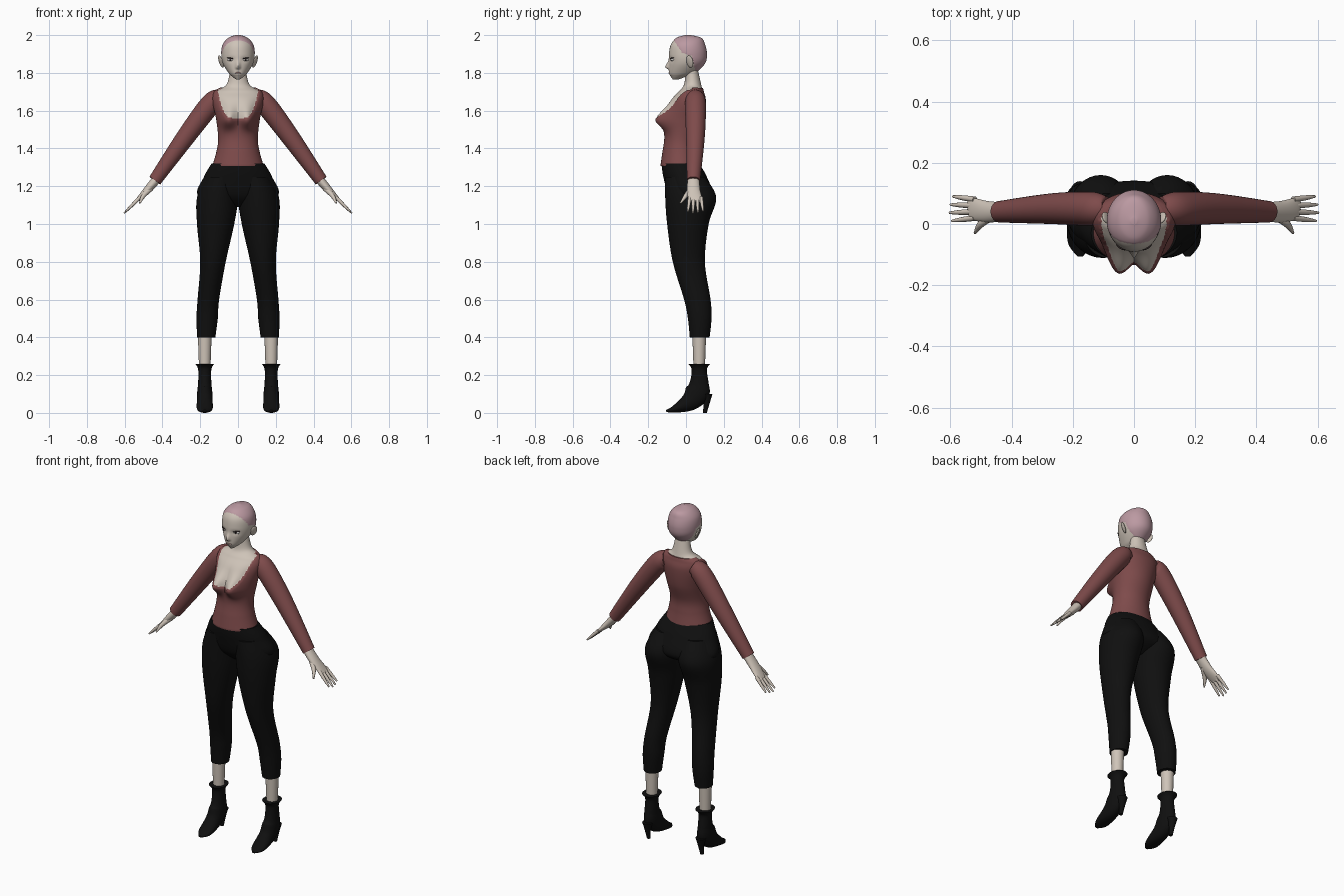
import bpy, bmesh, math
from mathutils import Vector, Matrix

cube = bpy.data.objects.get("Cube")
if cube:
    bpy.data.objects.remove(cube, do_unlink=True)


def material(name, *color):
    m = bpy.data.materials.new(name)
    m.use_nodes = True
    m.diffuse_color = (*color, 1)
    shader = m.node_tree.nodes["Principled BSDF"]
    shader.inputs["Base Color"].default_value = (*color, 1)
    shader.inputs["Roughness"].default_value = .8
    return m


skin = material("pale skin", .62, .55, .48)
knit = material("dusty red knit", .21, .07, .07)
hair = material("soft pink hair", .5, .32, .36)
black = material("black cloth and leather", .005, .005, .005)
white = material("eye white", .6, .58, .56)
dark = material("dark lash", .03, .02, .02)
pink = material("muted lip", .45, .27, .25)

X_AXIS, Y_AXIS, Z_AXIS = Matrix.Identity(3)


def finish(bm, name, materials, mirror):
    mesh = bpy.data.meshes.new(name)
    bm.to_mesh(mesh)
    bm.free()
    obj = bpy.data.objects.new(name, mesh)
    bpy.context.collection.objects.link(obj)
    for m in materials:
        mesh.materials.append(m)
    bpy.ops.object.select_all(action="DESELECT")
    obj.select_set(True)
    bpy.context.view_layer.objects.active = obj
    bpy.ops.object.shade_smooth_by_angle(angle=math.radians(55))
    if mirror:
        obj.modifiers.new("Mirror", "MIRROR").use_mirror_merge = False


def spline(rows, steps):
    """Catmull-Rom interpolation of rows of numbers."""
    out = []
    last = len(rows) - 1
    for i in range(last):
        quad = [rows[max(i - 1, 0)], rows[i], rows[i + 1], rows[min(i + 2, last)]]
        for k in range(steps):
            t = k / steps
            out.append([b + t / 2 * (c - a + t * (2 * a - 5 * b + 4 * c - d
                                                  + t * (3 * b - a - 3 * c + d)))
                        for a, b, c, d in zip(*quad)])
    return out + [rows[last]]


def tube(name, rows, materials, wide=X_AXIS, level=False, sides=32, steps=8,
         mirror=False, shape=None, rule=None, swell=0):
    """Skin elliptical sections: x, y, z, wide radius and optional deep radius."""
    bm = bmesh.new()
    path = spline([row if len(row) == 5 else (*row, row[3]) for row in rows], steps)
    rings = []
    for i, (x, y, z, wide_radius, deep_radius) in enumerate(path):
        before, after = path[max(i - 1, 0)], path[min(i + 1, len(path) - 1)]
        along = Z_AXIS if level else (Vector(after[:3]) - Vector(before[:3])).normalized()
        across = (wide - along * wide.dot(along)).normalized()
        deep = along.cross(across)
        ring = []
        for k in range(sides):
            angle = math.tau * k / sides
            co = (Vector((x, y, z)) + across * wide_radius * math.cos(angle)
                  + deep * deep_radius * math.sin(angle))
            ring.append(bm.verts.new(shape(co) if shape else co))
        rings.append(ring)
    for low, high in zip(rings, rings[1:]):
        for k in range(sides):
            bm.faces.new((low[k - 1], low[k], high[k], high[k - 1]))
    bm.faces.new(rings[0])
    bm.faces.new(rings[-1])
    bmesh.ops.recalc_face_normals(bm, faces=bm.faces)
    bm.normal_update()
    if rule:
        for face in bm.faces:
            face.material_index = rule(face.calc_center_median())
        # Lift the covering layer off the skin
        covered = [(v, v.normal.copy()) for v in bm.verts
                   if all(face.material_index for face in v.link_faces)]
        for v, normal in covered:
            v.co += normal * swell
    finish(bm, name, materials, mirror)


def slabs(rows):
    """Turn height, front, back, inner side and outer side into level sections."""
    return [((inner + outer) / 2, (front + back) / 2, z, (outer - inner) / 2, (back - front) / 2)
            for z, front, back, inner, outer in rows]


def symmetric(rows):
    return slabs([(z, front, back, -half, half) for z, front, back, half in rows])


def ball(name, place, size, mat, turn=0, tilt=0, mirror=True):
    bm = bmesh.new()
    bmesh.ops.create_uvsphere(bm, u_segments=20, v_segments=12, radius=1)
    bm.transform(Matrix.Translation(place) @ Matrix.Rotation(turn, 4, "Z")
                 @ Matrix.Rotation(tilt, 4, "Y") @ Matrix.Diagonal((*size, 1)))
    finish(bm, name, [mat], mirror)


def bell(distance, width):
    return math.exp(-(distance / width) ** 2)


# Torso: top with scooped neckline, chest and neck
def bust(co):
    frontness = min(max(-co.y * 10, 0), 1)
    rise = co.z - 1.555
    push = bell(abs(co.x) - .055, .045) * bell(rise, .07 if rise > 0 else .045)
    return co - Y_AXIS * .06 * push * frontness


def is_knit(co):
    scoop = 1.56 + .06 * (co.x / .085) ** 4 if co.y < .03 else 2
    return int(co.z < min(scoop, 1.72))


tube("torso_and_top", symmetric([
    (1.31, -.13, .07, .13), (1.38, -.12, .06, .11), (1.45, -.11, .06, .1),
    (1.55, -.11, .09, .11), (1.65, -.08, .1, .13), (1.7, -.04, .09, .12),
    (1.74, -.01, .08, .06), (1.83, 0, .06, .04)]),
    [skin, knit], level=True, sides=112, steps=14, shape=bust, rule=is_knit, swell=.005)

# Sleeves, hands, fingers
tube("sleeves", [(.09, .05, 1.67, .04), (.14, .05, 1.64, .055),
                 (.27, .05, 1.47, .05), (.44, .04, 1.23, .035)],
     [knit], wide=Y_AXIS, mirror=True)
tube("hands", [(.42, .04, 1.25, .03, .025), (.48, .04, 1.18, .035, .02),
               (.53, .05, 1.13, .035, .01), (.54, .05, 1.12, .02, .005)],
     [skin], wide=Y_AXIS, mirror=True)
for i, finger in enumerate(("index", "middle", "ring", "little")):
    offset = .02 * (i - 1.5)
    reach = .085 - .008 * abs(i - 1.3)
    base = Vector((.52, .05 + offset, 1.14))
    tip = base + Vector((reach, offset / 3, -reach))
    tube(finger + "_fingers", [(*base, .01), (*base.lerp(tip, .6), .008), (*tip, .004)],
         [skin], wide=Y_AXIS, sides=12, steps=4, mirror=True)
tube("thumbs", [(.46, .03, 1.19, .015), (.5, 0, 1.15, .012), (.52, -.03, 1.11, .004)],
     [skin], wide=Z_AXIS, sides=12, mirror=True)


# Head with nose, eye sockets and hair cap
def face_relief(co):
    if co.y < -.04:
        drop = co.z - 1.83
        nose = bell(drop, .026 if drop > 0 else .009) * bell(co.x, .011)
        socket = bell(abs(co.x) - .036, .02) * bell(co.z - 1.87, .014)
        co.y += .005 * socket - .02 * nose
    return co


def is_hair(co):
    crown = co.z > 1.9 - .3 * co.y + max(0, -1.2 * (co.y + .02))
    nape = co.y > .03 + (1.89 - co.z) / 4 and co.z > 1.79
    return int(crown or nape)


tube("head", symmetric([
    (1.765, -.07, -.04, .01), (1.78, -.08, 0, .03), (1.8, -.09, .05, .05),
    (1.85, -.09, .1, .08), (1.9, -.09, .11, .088), (1.95, -.08, .1, .08),
    (1.985, -.05, .08, .05), (2, 0, .02, .01)]),
    [skin, hair], level=True, sides=112, steps=12, shape=face_relief, rule=is_hair, swell=.001)
ball("ears", (.09, .02, 1.86), (.007, .02, .034), skin, turn=-.5, tilt=.35)
ball("eyes", (.04, -.07, 1.87), (.018, .01, .008), white, turn=.5)
ball("irises", (.04, -.077, 1.87), (.007, .004, .007), dark, turn=.5)
ball("upper_lashes", (.04, -.073, 1.878), (.02, .01, .003), dark, turn=.5, tilt=-.1)
ball("lips", (0, -.085, 1.8), (.017, .008, .005), pink, mirror=False)

# Trousers
tube("trouser_hips", symmetric([
    (1.32, -.13, .07, .14), (1.25, -.12, .11, .18),
    (1.15, -.09, .14, .21), (1.09, -.03, .06, .04)]), [black], level=True, sides=64)
tube("trouser_legs", slabs([
    (1.25, -.11, .1, .01, .17), (1.14, -.11, .16, 0, .217), (1, -.1, .12, .02, .217),
    (.8, -.07, .1, .065, .2), (.6, -.01, .13, .1, .214), (.5, .01, .135, .107, .22),
    (.4, .02, .125, .12, .216)]), [black], level=True, sides=40, mirror=True)


# Ankles and heeled boots, all centred on the same leg line
def leg_part(name, rows, mat, **options):
    tube(name, [(.176, *row) for row in rows], [mat], mirror=True, **options)


def on_ground(co):
    return Vector((co.x, co.y, max(co.z, 0)))


leg_part("ankles", [(.07, .43, .037), (.07, .23, .03)], skin, level=True)
leg_part("boots", [
    (.07, .26, .05, .06), (.07, .23, .035, .04), (.07, .16, .035, .05),
    (.06, .11, .04, .065), (.02, .06, .042, .05), (-.06, .02, .04, .02),
    (-.105, .01, .01, .005)], black, shape=on_ground)
leg_part("boot_heels", [(.11, .1, .03), (.11, .06, .018), (.1, 0, .01)],
         black, level=True, sides=16)
